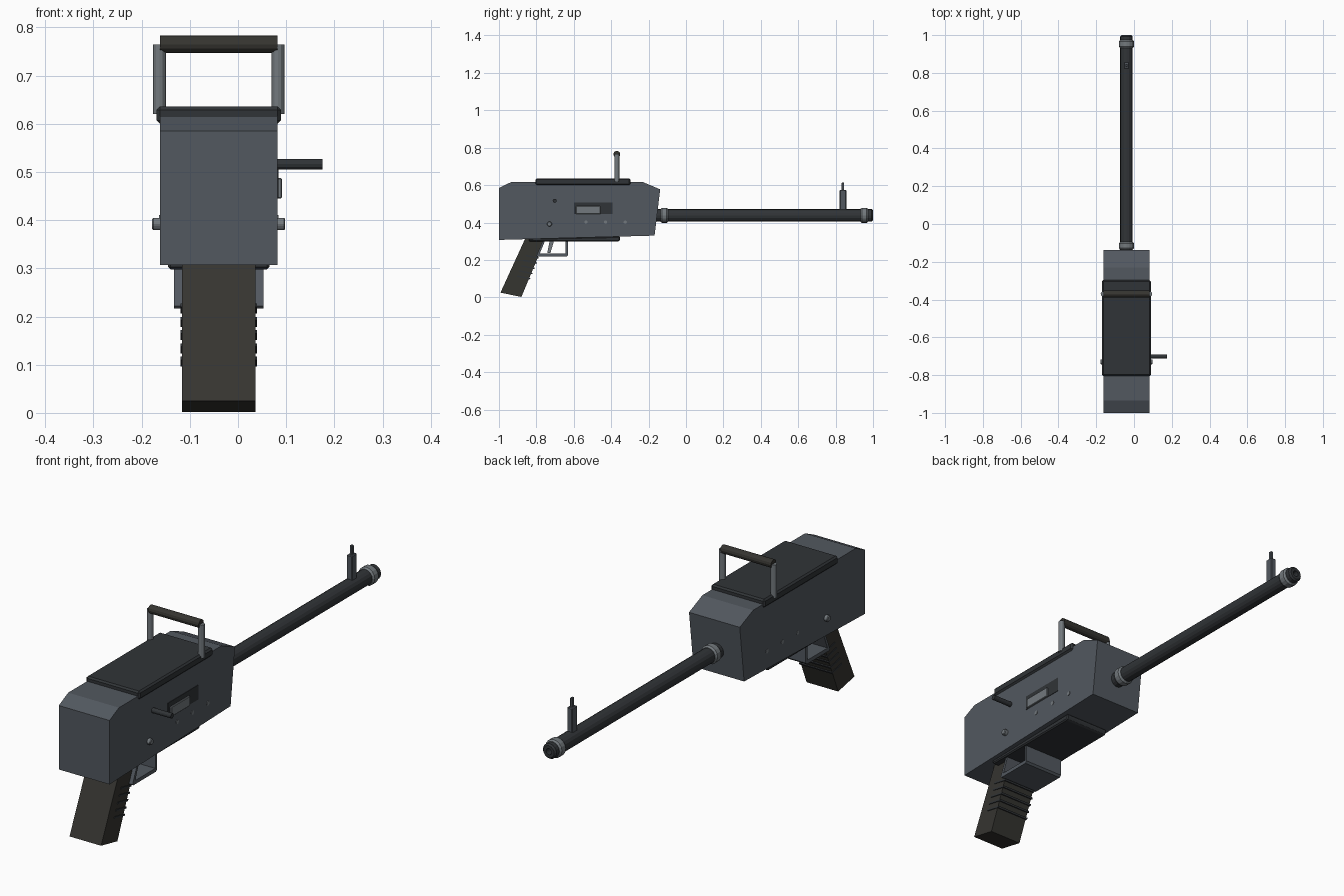
import bpy, bmesh, math
from mathutils import Vector

if "Cube" in bpy.data.objects:
    bpy.data.objects.remove(bpy.data.objects["Cube"])

CX = -0.04  # centre plane of the model


def mat(name, c):
    m = bpy.data.materials.new(name)
    m.diffuse_color = (*c, 1)
    m.use_nodes = True
    m.node_tree.nodes["Principled BSDF"].inputs["Base Color"].default_value = m.diffuse_color
    return m


STEEL = mat("blue_steel", (0.085, 0.098, 0.115))
DARK = mat("dark_steel", (0.03, 0.034, 0.038))
METAL = mat("bare_metal", (0.17, 0.19, 0.205))
GRIP = mat("grip_polymer", (0.036, 0.035, 0.03))


def finish(name, bm, m, bevel=0, smooth=False):
    bmesh.ops.recalc_face_normals(bm, faces=bm.faces)
    me = bpy.data.meshes.new(name)
    bm.to_mesh(me)
    bm.free()
    me.materials.append(m)
    ob = bpy.data.objects.new(name, me)
    bpy.context.collection.objects.link(ob)
    if bevel:
        b = ob.modifiers.new("bevel", 'BEVEL')
        b.width, b.segments, b.limit_method = bevel, 1, 'ANGLE'
    return ob


def extrude_x(name, pts, x0, x1, m, bevel=0):
    """Extrude a (y, z) side profile between x0 and x1."""
    bm = bmesh.new()
    f = bm.faces.new([bm.verts.new((x0, y, z)) for y, z in pts])
    r = bmesh.ops.extrude_face_region(bm, geom=[f])
    vs = [g for g in r["geom"] if isinstance(g, bmesh.types.BMVert)]
    bmesh.ops.translate(bm, verts=vs, vec=(x1 - x0, 0, 0))
    return finish(name, bm, m, bevel)


def box(name, x, y, z, m, bevel=0):
    return extrude_x(name, [(y[0], z[0]), (y[1], z[0]), (y[1], z[1]), (y[0], z[1])],
                     x[0], x[1], m, bevel)


def rod(name, a, b, r, m, sides=12, bevel=0):
    a, b = Vector(a), Vector(b)
    bm = bmesh.new()
    bmesh.ops.create_cone(bm, cap_ends=True, segments=sides, radius1=r, radius2=r,
                          depth=(b - a).length)
    q = (b - a).to_track_quat('Z', 'Y')
    for v in bm.verts:
        v.co = q @ v.co + (a + b) / 2
    return finish(name, bm, m, bevel)


def lathe_y(name, prof, z, m, sides=16):
    """Revolve (radius, y) points round the barrel axis."""
    bm = bmesh.new()
    vs = [bm.verts.new((r, y, 0)) for r, y in prof]
    es = [bm.edges.new(p) for p in zip(vs, vs[1:])]
    bmesh.ops.spin(bm, geom=vs + es, cent=(0, 0, 0), axis=(0, 1, 0),
                   angle=math.tau, steps=sides, use_duplicate=False)
    bmesh.ops.remove_doubles(bm, verts=bm.verts, dist=1e-5)
    bmesh.ops.translate(bm, verts=bm.verts, vec=(CX, 0, z))
    return finish(name, bm, m)


# receiver body
extrude_x("receiver", [(-1, 0.307), (-1, 0.585), (-0.935, 0.616), (-0.23, 0.616),
                       (-0.138, 0.577), (-0.168, 0.33)], CX - 0.122, CX + 0.122, STEEL)
box("top_cover", (CX - 0.129, CX + 0.129), (-0.805, -0.297), (0.6, 0.636), DARK, 0.007)
extrude_x("bottom_plate", [(-0.84, 0.298), (-0.36, 0.298), (-0.352, 0.306),
                           (-0.352, 0.325), (-0.84, 0.315)],
          CX - 0.105, CX + 0.105, DARK, 0.005)

# barrel with bore, and collars
BZ = 0.438
lathe_y("barrel", [(0, -0.16), (0.033, -0.16), (0.033, 0.993), (0.026, 1.0),
                   (0.013, 1.0), (0.013, 0.95), (0, 0.95)], BZ, DARK)
for n, y0, y1 in (("rear_collar", -0.136, -0.095), ("muzzle_collar", 0.932, 0.974)):
    lathe_y(n, [(0.03, y0), (0.034, y0), (0.04, y0 + 0.008), (0.04, y1 - 0.008),
                (0.034, y1), (0.03, y1)], BZ, METAL)

# front sight
box("front_sight_post", (CX - 0.013, CX + 0.013), (0.822, 0.857), (0.46, 0.574), STEEL, 0.003)
box("front_sight_blade", (CX - 0.006, CX + 0.006), (0.832, 0.846), (0.57, 0.613), STEEL, 0.002)

# carrying handle
HY = -0.37
for n, s in (("left", -1), ("right", 1)):
    x = CX + s * 0.123
    rod(n + "_handle_post", (x, HY, 0.62), (x, HY, 0.765), 0.0135, METAL)
rod("carry_handle", (CX - 0.122, HY, 0.765), (CX + 0.122, HY, 0.765), 0.018, GRIP)

# ejection port with bolt, charging handle
XR = CX + 0.122
box("ejection_port", (XR - 0.02, XR + 0.002), (-0.6, -0.393), (0.445, 0.508), DARK)
box("bolt", (XR - 0.02, XR + 0.009), (-0.587, -0.457), (0.445, 0.487), METAL, 0.002)
rod("charging_handle", (XR - 0.02, -0.702, 0.516), (0.175, -0.702, 0.516), 0.011, DARK)

# cross pins showing on both sides
rod("main_pin", (CX - 0.138, -0.73, 0.392), (CX + 0.138, -0.73, 0.392), 0.0135, METAL, 12, 0.003)
for i in range(3):
    y = -0.535 + i * 0.105
    rod(f"small_pin_{i + 1}", (CX - 0.124, y, 0.402), (CX + 0.124, y, 0.402), 0.009, METAL)

# pistol grip and finger ridges
extrude_x("pistol_grip", [(-0.857, 0.32), (-0.992, 0.025), (-0.88, 0.002), (-0.75, 0.315)],
          CX - 0.076, CX + 0.076, GRIP)
for i in range(5):
    z = 0.1 + i * 0.0275
    y = -0.88 + (z - 0.002) * 0.415
    extrude_x(f"grip_ridge_{i + 1}",
              [(y - 0.065, z + 0.01), (y + 0.005, z - 0.004),
               (y + 0.008, z + 0.003), (y - 0.062, z + 0.017)],
              CX - 0.079, CX + 0.079, DARK)

# trigger guard: one bent strip, open at the sides
extrude_x("trigger_guard",
          [(-0.765, 0.305), (-0.8, 0.222), (-0.795, 0.217), (-0.64, 0.217), (-0.632, 0.225),
           (-0.632, 0.305), (-0.644, 0.305), (-0.644, 0.233), (-0.782, 0.233), (-0.753, 0.305)],
          CX - 0.093, CX + 0.093, STEEL)
extrude_x("trigger", [(-0.728, 0.305), (-0.742, 0.236), (-0.725, 0.236), (-0.705, 0.305)],
          CX - 0.015, CX + 0.015, METAL)
